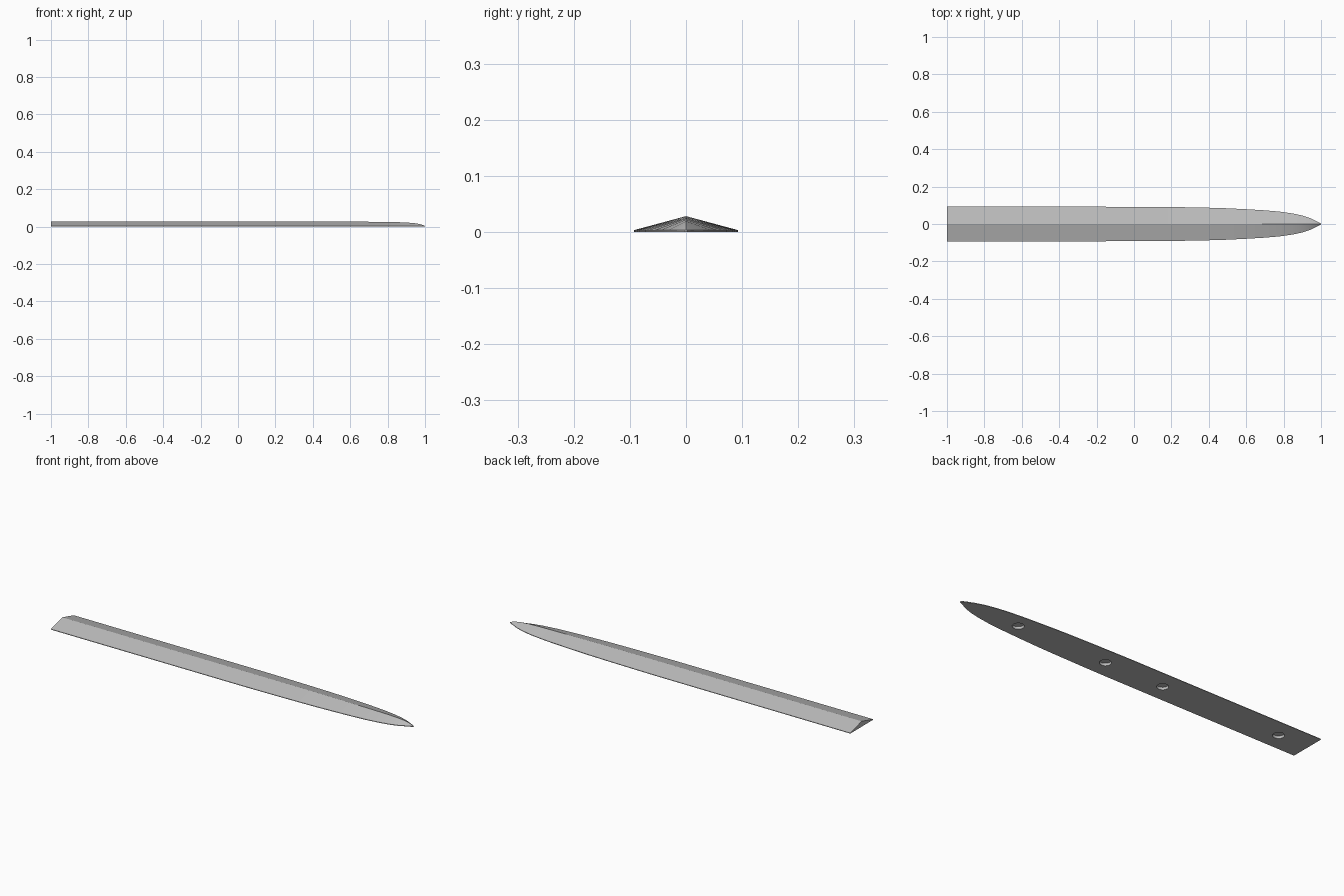
import bpy
import bmesh

cube = bpy.data.objects.get("Cube")
if cube:
    bpy.data.objects.remove(cube, do_unlink=True)

grey = bpy.data.materials.new("plain grey")
grey.use_nodes = True
colour = (0.5, 0.5, 0.5, 1)
grey.diffuse_color = colour
grey.node_tree.nodes["Principled BSDF"].inputs["Base Color"].default_value = colour


def finish(name, bm):
    bmesh.ops.recalc_face_normals(bm, faces=bm.faces)
    mesh = bpy.data.meshes.new(name)
    bm.to_mesh(mesh)
    bm.free()
    mesh.materials.append(grey)
    obj = bpy.data.objects.new(name, mesh)
    bpy.context.collection.objects.link(obj)
    return obj


# Stations along the blade: x, half width, ridge height
stations = [
    (-1, 0.093, 0.028), (0.1, 0.092, 0.028), (0.25, 0.09, 0.028),
    (0.4, 0.087, 0.028), (0.5, 0.084, 0.028), (0.6, 0.079, 0.027),
    (0.7, 0.073, 0.026), (0.78, 0.066, 0.025), (0.85, 0.056, 0.024),
    (0.9, 0.045, 0.022), (0.94, 0.032, 0.019), (0.97, 0.017, 0.014),
    (0.99, 0.008, 0.008), (1, 0.002, 0.004),
]
edge = 0.003

# Blade half: flat underside, thin edges and a central ridge
bm = bmesh.new()
rings = []
for x, w, h in stations:
    section = [(-w, 0), (w, 0), (w, edge), (0, h), (-w, edge)]
    rings.append([bm.verts.new((x, y, z)) for y, z in section])
for a, b in zip(rings, rings[1:]):
    for i in range(len(a)):
        j = (i + 1) % len(a)
        bm.faces.new((a[i], a[j], b[j], b[i]))
bm.faces.new(rings[0])
bm.faces.new(rings[-1])
blade = finish("blade_half", bm)

# Round sockets sunk into the underside
depth = 0.013
bm = bmesh.new()
for x in (-0.833, -0.165, 0.165, 0.667):
    made = bmesh.ops.create_cone(bm, cap_ends=True, segments=32,
                                 radius1=0.027, radius2=0.027, depth=2 * depth)
    bmesh.ops.translate(bm, verts=made["verts"], vec=(x, 0, 0))
cutter = finish("socket_cutter", bm)
cutter.hide_render = True
cutter.hide_set(True)

cut = blade.modifiers.new("sockets", "BOOLEAN")
cut.operation = "DIFFERENCE"
cut.solver = "EXACT"
cut.object = cutter

# Crisp edges with smooth runs along the length
bpy.ops.object.select_all(action="DESELECT")
bpy.context.view_layer.objects.active = blade
blade.select_set(True)
bpy.ops.object.modifier_apply(modifier=cut.name)
bpy.data.objects.remove(cutter, do_unlink=True)
bpy.ops.object.shade_smooth_by_angle(angle=0.2)
